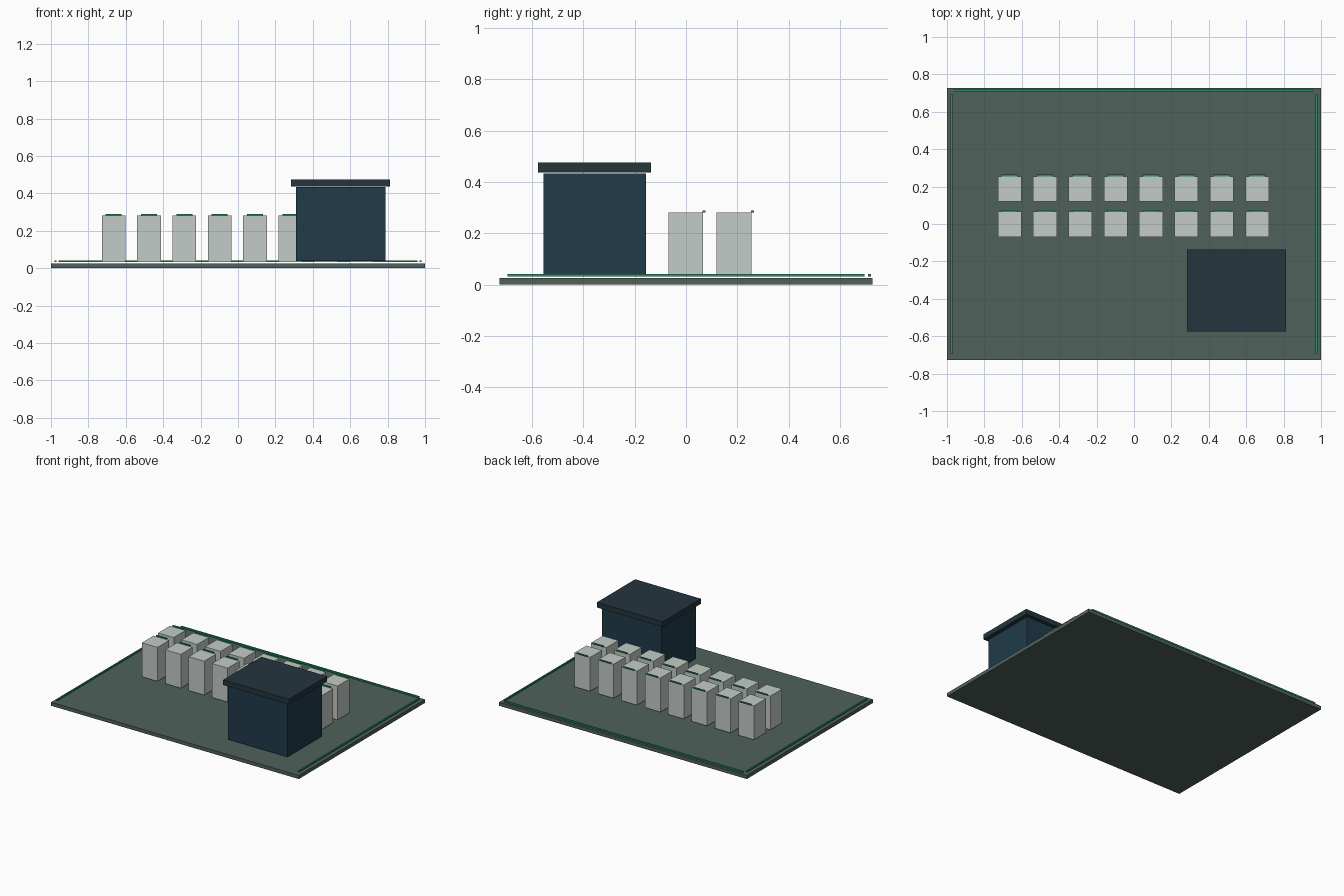
import bpy

if "Cube" in bpy.data.objects:
    bpy.data.objects.remove(bpy.data.objects["Cube"])


def material(name, rgb):
    m = bpy.data.materials.new(name)
    m.diffuse_color = (*rgb, 1)
    m.use_nodes = True
    m.node_tree.nodes["Principled BSDF"].inputs["Base Color"].default_value = m.diffuse_color
    return m


SLAB = material("slab_grey_green", (0.08, 0.12, 0.105))
WALL = material("dark_blue", (0.014, 0.043, 0.07))
ROOF = material("dark_slate", (0.018, 0.035, 0.047))
PALE = material("pale_grey", (0.55, 0.60, 0.57))
GREEN = material("green_trim", (0.02, 0.30, 0.12))


def box(name, x, y, z, mat):
    """Box from (min, max) ranges on each axis."""
    c = [(a + b) / 2 for a, b in (x, y, z)]
    bpy.ops.mesh.primitive_cube_add(size=1, location=c)
    o = bpy.context.object
    o.name = name
    o.scale = [b - a for a, b in (x, y, z)]
    o.data.materials.append(mat)
    return o


# Ground slab
box("base_slab", (-1, 1), (-0.727, 0.727), (0, 0.026), SLAB)

# Perimeter trim: back and both sides, open at the front
box("back_trim", (-0.96, 0.96), (0.709, 0.72), (0.032, 0.042), GREEN)
for side, s in (("left", -1), ("right", 1)):
    cx = s * 0.975
    box(side + "_trim", (cx - 0.005, cx + 0.005), (-0.695, 0.695), (0.032, 0.042), GREEN)

# Building with overhanging flat roof
box("building_body", (0.309, 0.789), (-0.556, -0.156), (0.039, 0.433), WALL)
box("building_roof", (0.284, 0.814), (-0.576, -0.136), (0.437, 0.475), ROOF)

# Two rows of eight cabinets, each with a strip on its back top edge
for row, cy in enumerate((-0.001, 0.187)):
    for i in range(8):
        cx = -0.665 + i * 0.189
        box(f"cabinet_{row}_{i}", (cx - 0.063, cx + 0.063), (cy - 0.068, cy + 0.068), (0.033, 0.281), PALE)
        box(f"cabinet_strip_{row}_{i}", (cx - 0.043, cx + 0.043), (cy + 0.066, cy + 0.077), (0.281, 0.289), GREEN)
